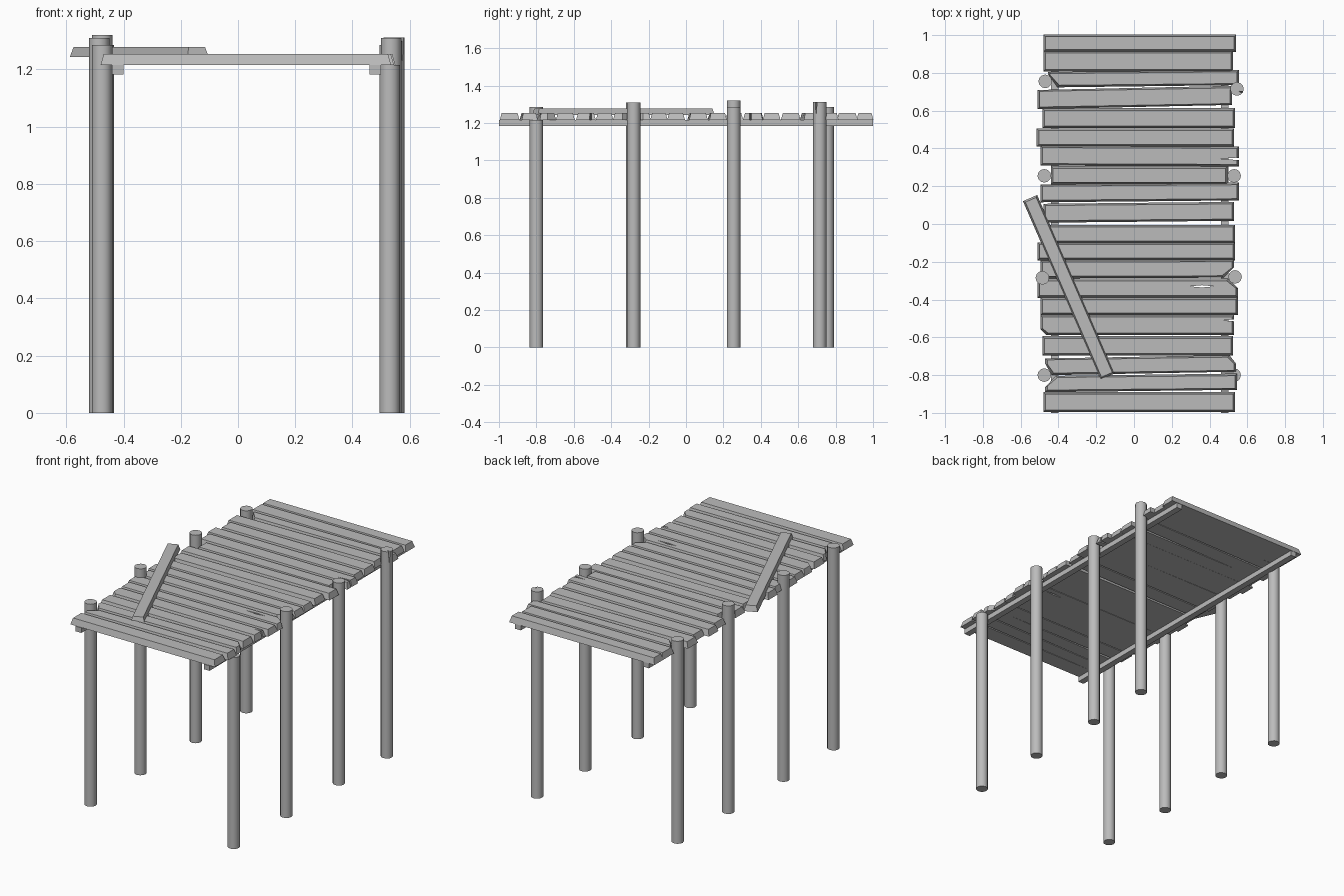
import bpy, bmesh, math
from mathutils import Matrix, Vector

cube = bpy.data.objects.get("Cube")
if cube:
    bpy.data.objects.remove(cube, do_unlink=True)

wood = bpy.data.materials.new("weathered grey wood")
wood.use_nodes = True
GREY = (0.5, 0.5, 0.5, 1)
wood.diffuse_color = GREY
wood.node_tree.nodes["Principled BSDF"].inputs["Base Color"].default_value = GREY


def add_object(name, bm):
    bmesh.ops.recalc_face_normals(bm, faces=bm.faces)
    mesh = bpy.data.meshes.new(name)
    bm.to_mesh(mesh)
    bm.free()
    mesh.materials.append(wood)
    obj = bpy.data.objects.new(name, mesh)
    bpy.context.collection.objects.link(obj)
    return obj


def prism(name, outline, z0, z1, slope=0.0):
    """Extrude an outline upward; its top is pulled in by slope on each side."""
    xs, ys = zip(*outline)
    cx, cy = (min(xs) + max(xs)) / 2, (min(ys) + max(ys)) / 2
    kx = 1 - slope / (max(xs) - cx)
    ky = 1 - slope / (max(ys) - cy)
    bm = bmesh.new()
    low = [bm.verts.new((x, y, z0)) for x, y in outline]
    top = [bm.verts.new((cx + (x - cx) * kx, cy + (y - cy) * ky, z1)) for x, y in outline]
    bm.faces.new(low[::-1])
    bm.faces.new(top)
    n = len(outline)
    for i in range(n):
        j = (i + 1) % n
        bm.faces.new((low[i], low[j], top[j], top[i]))
    return add_object(name, bm)


def cut_crack(target, x, y, half_len, half_wid, z0, z1, slope=0.0):
    """Cut a thin diamond-shaped split into the target."""
    outline = [(x - half_len, y), (x, y - half_wid), (x + half_len, y), (x, y + half_wid)]
    cutter = prism(target.name + "_crack_cutter", outline, z0, z1, slope)
    cutter.hide_render = True
    cutter.hide_set(True)
    cutter.display_type = 'WIRE'
    mod = target.modifiers.new("crack", 'BOOLEAN')
    mod.operation = 'DIFFERENCE'
    mod.solver = 'EXACT'
    mod.object = cutter


DECK, TOP = 1.215, 1.254

# Deck planks: left end, right end, centre y, width, rise from left to right
planks = [
    (-.48, .54, .957, .085, 0), (-.48, .525, .862, .105, 0),
    (-.455, .555, .77, .075, .012), (-.51, .52, .67, .095, .022),
    (-.485, .535, .56, .1, 0), (-.515, .53, .458, .09, 0),
    (-.495, .555, .36, .1, -.005), (-.44, .495, .258, .09, 0),
    (-.495, .555, .167, .088, .01), (-.48, .53, .062, .094, .01),
    (-.485, .535, -.053, .09, 0), (-.51, .535, -.145, .088, 0),
    (-.495, .53, -.238, .09, .004), (-.51, .55, -.34, .095, 0),
    (-.495, .55, -.435, .088, 0), (-.495, .53, -.535, .1, 0),
    (-.485, .525, -.645, .096, 0), (-.47, .54, -.747, .082, .018),
    (-.47, .545, -.841, .08, .012), (-.48, .535, -.943, .1, 0),
]
# Broken corners per plank: corner number, length lost, width lost
chips = {
    2: [(0, .05, .07)], 12: [(1, .055, .055), (0, .02, .03)],
    13: [(2, .05, .05)], 15: [(0, .03, .03)],
    17: [(0, .035, .06), (2, .035, .045)], 18: [(3, .055, .06)],
}
# Splits: centre x, centre y, half length
cracks = {6: (.54, .345, .085), 13: (.36, -.33, .065), 15: (.54, -.51, .07)}

for i, (x0, x1, y, w, rise) in enumerate(planks):
    a, b, h = y - rise / 2, y + rise / 2, w / 2 + .003
    corners = [(x0, a - h), (x1, b - h), (x1, b + h), (x0, a + h)]
    broken = {c: (dx, dy) for c, dx, dy in chips.get(i, [])}
    outline = []
    for c, (x, yy) in enumerate(corners):
        if c not in broken:
            outline.append((x, yy))
            continue
        dx, dy = broken[c]
        along = (x + (dx if c in (0, 3) else -dx), yy)
        across = (x, yy + (dy if c < 2 else -dy))
        outline += [across, along] if c in (0, 2) else [along, across]
    plank = prism(f"deck_plank_{i + 1}", outline, DECK, TOP, .011)
    if i in cracks:
        cx, cy, half = cracks[i]
        cut_crack(plank, cx, cy, half, .006, DECK - .02, TOP + .02)

# Loose plank lying askew on the deck
loose = prism("loose_plank", [(-.515, -.041), (.515, -.041), (.515, .041), (-.515, .041)],
              0, .035, .01)
loose.location = (-.345, -.335, 1.243)
loose.rotation_euler.z = math.radians(-66.5)

# Support beams under both edges
for side, x in (("right", -.42), ("left", .48)):
    prism(f"{side}_beam", [(x - .02, -1), (x + .02, -1), (x + .02, 1), (x - .02, 1)],
          1.183, DECK)

# Round posts: x, y, height
posts = {
    "right_post": [(-.475, -.8, 1.285), (-.485, -.285, 1.31), (-.475, .255, 1.32), (-.47, .755, 1.285)],
    "left_post": [(.53, -.8, 1.215), (.535, -.28, 1.31), (.53, .255, 1.285), (.545, .715, 1.312)],
}
for name, spots in posts.items():
    for n, (x, y, height) in enumerate(spots, 1):
        bm = bmesh.new()
        bmesh.ops.create_cone(bm, cap_ends=True, segments=12, radius1=.036, radius2=.036,
                              depth=height, matrix=Matrix.Translation(Vector((x, y, height / 2))))
        post = add_object(f"{name}_{n}", bm)
        bpy.ops.object.select_all(action='DESELECT')
        post.select_set(True)
        bpy.context.view_layer.objects.active = post
        bpy.ops.object.shade_smooth_by_angle(angle=math.radians(40))

# Split running down the back left post: a wedge that narrows downward
split_post = bpy.data.objects["left_post_4"]
bm = bmesh.new()
rim = [bm.verts.new(p) for p in ((.55, .705, 1.33), (.6, .675, 1.33), (.6, .70, 1.33))]
tip = bm.verts.new((.59, .688, 1.16))
bm.faces.new(rim)
for i in range(3):
    bm.faces.new((rim[i], rim[(i + 1) % 3], tip))
wedge = add_object("post_split_cutter", bm)
wedge.hide_render = True
wedge.hide_set(True)
mod = split_post.modifiers.new("split", 'BOOLEAN')
mod.operation = 'DIFFERENCE'
mod.solver = 'EXACT'
mod.object = wedge
